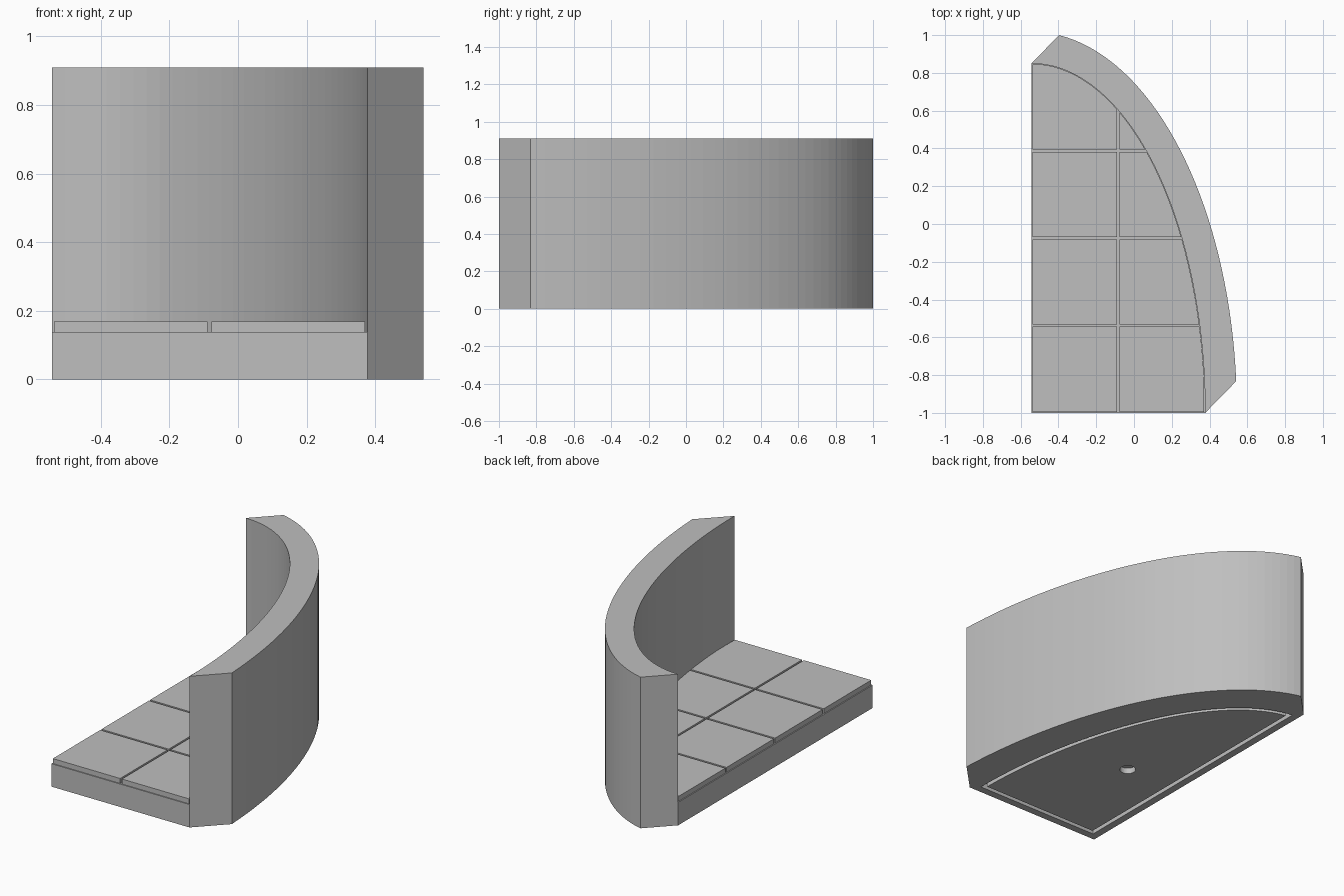
import bpy
import bmesh
from math import sin, cos, asin, acos, pi

cube = bpy.data.objects.get("Cube")
if cube:
    bpy.data.objects.remove(cube, do_unlink=True)

CX, CY = -0.543, -1.0        # corner where the two straight sides meet
A, B = 0.92, 1.85            # radii of the inner quarter ellipse
WALL = 0.168                 # wall thickness
TOP, FLOOR, TILE_TOP = 0.91, 0.138, 0.168
DEPTH = 0.035                # depth of the underside groove and hole

grey = bpy.data.materials.new("light_grey")
grey.use_nodes = True
colour = (0.52, 0.52, 0.52, 1)
grey.diffuse_color = colour
grey.node_tree.nodes["Principled BSDF"].inputs["Base Color"].default_value = colour


def arc(a, b, start=0.0, end=pi / 2, steps=36):
    angles = [start + (end - start) * i / steps for i in range(steps + 1)]
    return [(CX + a * cos(t), CY + b * sin(t)) for t in angles]


def prism(name, outline, z0, z1):
    """Extrude a flat outline from z0 up to z1."""
    bm = bmesh.new()
    base = bm.faces.new([bm.verts.new((x, y, z0)) for x, y in outline])
    up = bmesh.ops.extrude_face_region(bm, geom=[base])["geom"]
    bmesh.ops.translate(bm, vec=(0, 0, z1 - z0),
                        verts=[v for v in up if isinstance(v, bmesh.types.BMVert)])
    bmesh.ops.recalc_face_normals(bm, faces=bm.faces)
    mesh = bpy.data.meshes.new(name)
    bm.to_mesh(mesh)
    bm.free()
    mesh.materials.append(grey)
    obj = bpy.data.objects.new(name, mesh)
    bpy.context.collection.objects.link(obj)
    return obj


def combine(obj, tool, operation="DIFFERENCE"):
    """Apply a boolean and remove the tool object."""
    mod = obj.modifiers.new("cut", "BOOLEAN")
    mod.operation, mod.solver, mod.object = operation, "EXACT", tool
    graph = bpy.context.evaluated_depsgraph_get()
    mesh = bpy.data.meshes.new_from_object(obj.evaluated_get(graph))
    obj.modifiers.clear()
    obj.data = mesh
    bpy.data.objects.remove(tool, do_unlink=True)


def quarter(inset):
    """Quarter-ellipse outline moved in from every side."""
    pts = arc(A - inset, B - inset)
    x0, y0 = CX + inset, CY + inset
    pts = [(x, y) for x, y in pts if x > x0 + 0.01 and y > y0 + 0.01]
    right = CX + (A - inset) * cos(asin(inset / (B - inset)))
    back = CY + (B - inset) * sin(acos(inset / (A - inset)))
    return [(x0, y0), (right, y0)] + pts + [(x0, back)]


# Curved wall and floor slab in one body
ao, bo = A + WALL, B + WALL
outer = arc(ao, bo, asin(WALL / bo), acos(0.146 / ao))
body = prism("curved_wall_and_floor",
             [(CX, CY), (CX + A, CY)] + outer + [(CX, CY + B)], 0, TOP)
room = arc(A, B) + [(CX - 0.3, CY + B), (CX - 0.3, CY - 0.3), (CX + A, CY - 0.3)]
combine(body, prism("room_cutter", room, FLOOR, TOP + 0.2))

# Groove around the underside
groove = prism("groove_cutter", quarter(0.045), -0.1, DEPTH)
combine(groove, prism("groove_core", quarter(0.07), -0.2, DEPTH + 0.1))
combine(body, groove)

# Round hole in the underside
hole = [(-0.18 + 0.045 * cos(i * pi / 16), -0.27 + 0.045 * sin(i * pi / 16))
        for i in range(32)]
combine(body, prism("hole_cutter", hole, -0.1, DEPTH))

# Floor tiles, trimmed to the curve of the wall
GAP = 0.006
cell_x, cell_y = A / 2, B / 4
for row in range(4):
    for col in range(2):
        x0, x1 = CX + col * cell_x + GAP, CX + (col + 1) * cell_x - GAP
        y0, y1 = CY + row * cell_y + GAP, CY + (row + 1) * cell_y - GAP
        tile = prism(f"floor_tile_{row + 1}_{col + 1}",
                     [(x0, y0), (x1, y0), (x1, y1), (x0, y1)], FLOOR, TILE_TOP)
        trim = prism("tile_trim", [(CX - 0.1, CY - 0.1), (CX + A - 0.002, CY - 0.1)]
                     + arc(A - 0.002, B - 0.002) + [(CX - 0.1, CY + B - 0.002)],
                     FLOOR - 0.1, TILE_TOP + 0.1)
        combine(tile, trim, "INTERSECT")
